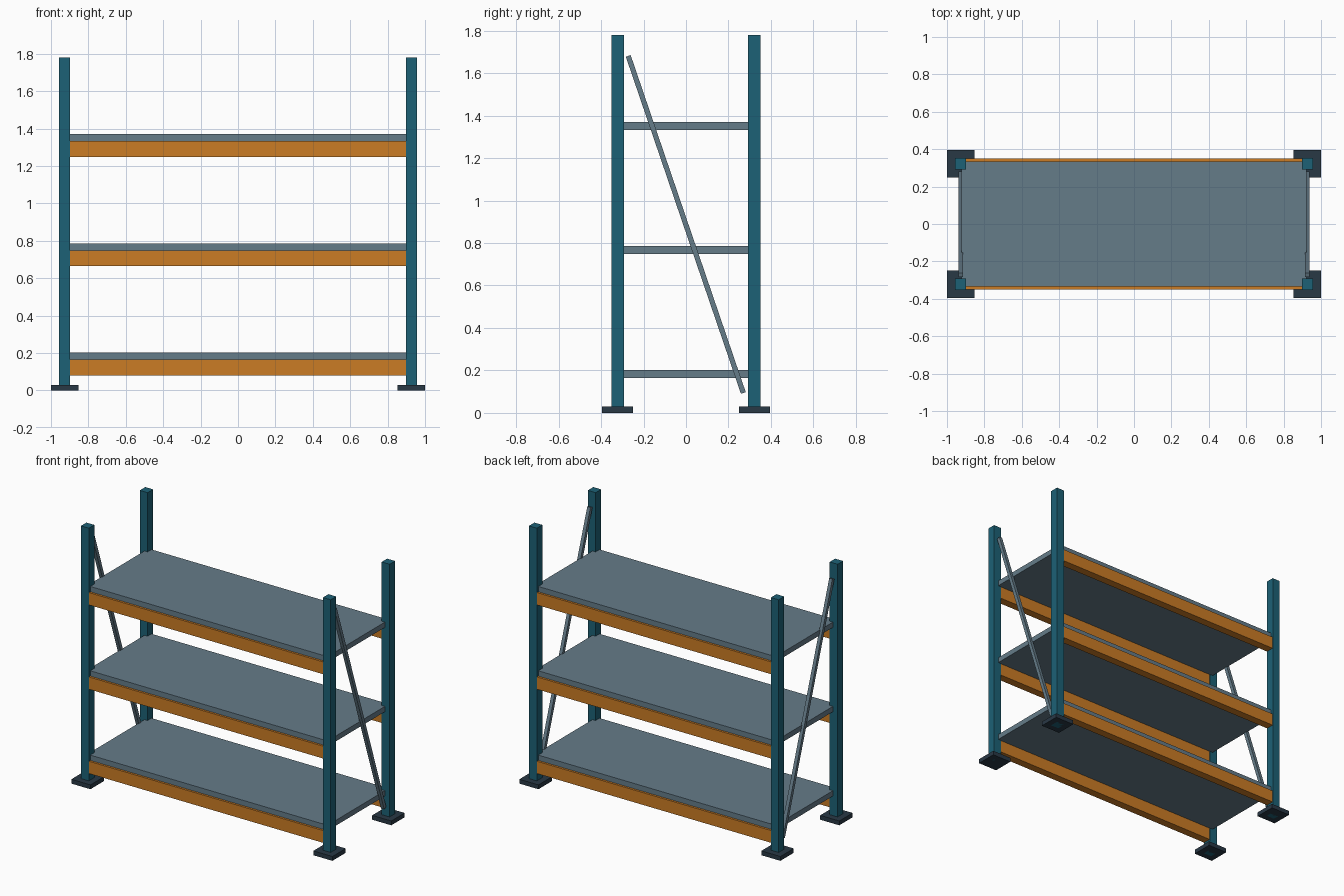
import bpy, math
from mathutils import Vector

if "Cube" in bpy.data.objects:
    bpy.data.objects.remove(bpy.data.objects["Cube"])


def material(name, rgb):
    m = bpy.data.materials.new(name)
    m.diffuse_color = (*rgb, 1)
    m.use_nodes = True
    m.node_tree.nodes["Principled BSDF"].inputs["Base Color"].default_value = m.diffuse_color
    return m


TEAL = material("teal_paint", (0.012, 0.12, 0.18))
ORANGE = material("orange_paint", (0.60, 0.20, 0.018))
STEEL = material("grey_steel", (0.13, 0.20, 0.25))
DARK = material("dark_foot", (0.022, 0.04, 0.06))


def box(name, center, size, mat, rot_x=0.0):
    bpy.ops.mesh.primitive_cube_add(size=1, location=center, rotation=(rot_x, 0, 0))
    ob = bpy.context.object
    ob.name = name
    ob.scale = size
    bpy.ops.object.transform_apply(location=False, rotation=False, scale=True)
    ob.data.materials.append(mat)
    return ob


POST_X, POST_Y = 0.927, 0.322
HEIGHT = 1.78
SHELF_Z = (0.08, 0.664, 1.248)   # underside of the beams
BEAM_H, DECK_H = 0.085, 0.037

for sx, side in ((-1, "left"), (1, "right")):
    # Upright posts on square foot plates
    for sy, end in ((-1, "front"), (1, "back")):
        x, y = sx * POST_X, sy * POST_Y
        box(f"post_{end}_{side}", (x, y, HEIGHT / 2), (0.06, 0.06, HEIGHT), TEAL)
        box(f"foot_{end}_{side}", (x, y, 0.015), (0.146, 0.146, 0.03), DARK)

    # Diagonal brace from front top to back bottom
    a, b = Vector((0, -0.272, 1.681)), Vector((0, 0.27, 0.094))
    d = a - b
    mid = (a + b) / 2
    box(f"brace_{side}", (sx * POST_X, mid.y, mid.z), (0.024, 0.024, d.length),
        STEEL, math.atan2(-d.y, d.z))

for i, z in enumerate(SHELF_Z, 1):
    # Front and back beams
    for sy, end in ((-1, "front"), (1, "back")):
        box(f"beam_{end}_{i}", (0, sy * POST_Y, z + BEAM_H / 2),
            (1.80, 0.056, BEAM_H), ORANGE)
    # Shelf deck resting on the beams
    box(f"shelf_deck_{i}", (0, 0, z + BEAM_H + DECK_H / 2), (1.842, 0.67, DECK_H), STEEL)
